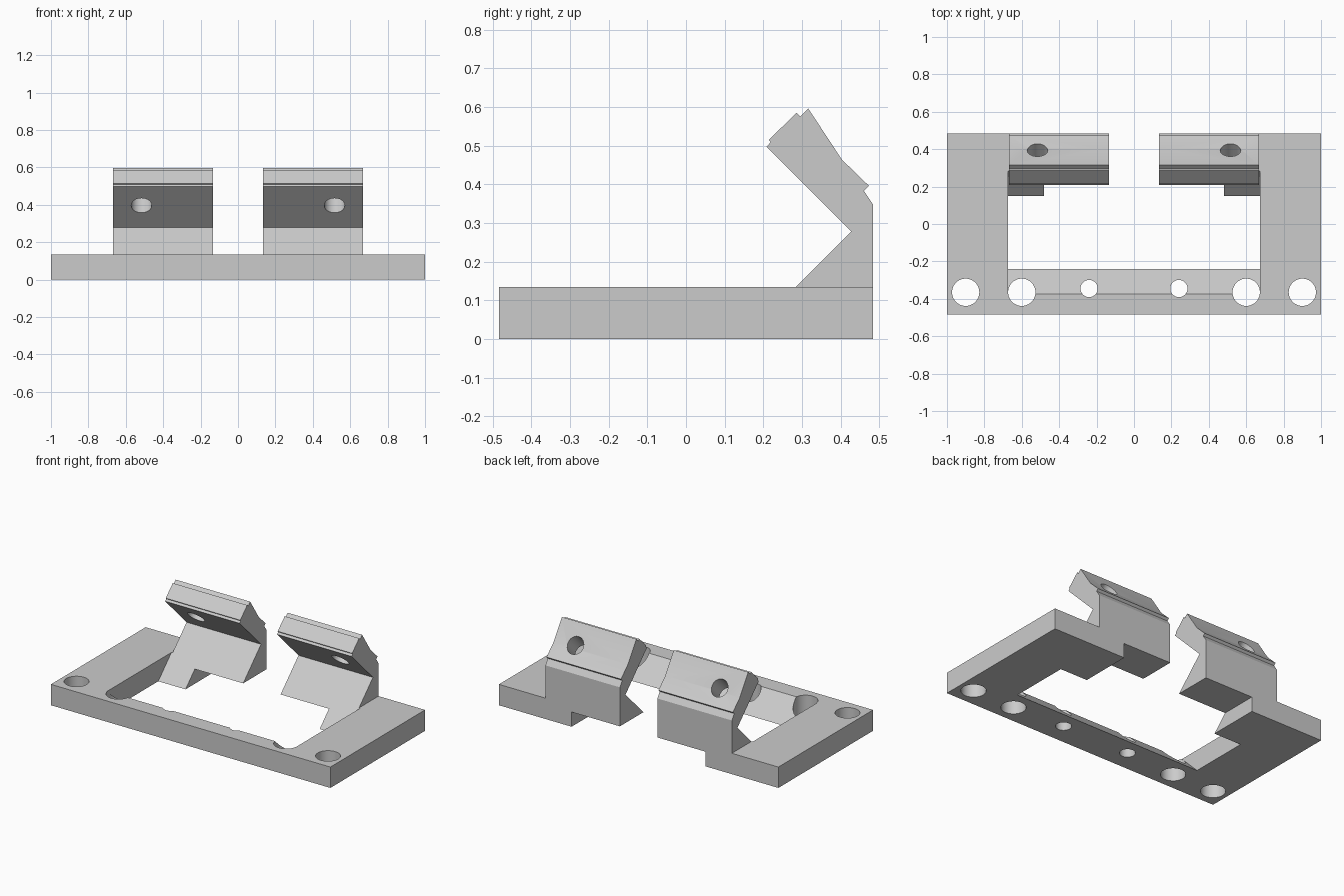
import bpy
import bmesh
from math import radians
from mathutils import Matrix, Vector

if "Cube" in bpy.data.objects:
    bpy.data.objects.remove(bpy.data.objects["Cube"], do_unlink=True)

grey = bpy.data.materials.new("light grey")
grey.use_nodes = True
colour = (0.6, 0.6, 0.6, 1)
grey.diffuse_color = colour
grey.node_tree.nodes["Principled BSDF"].inputs["Base Color"].default_value = colour

HALF_DEPTH = 0.484
PLATE = 0.135       # plate thickness
INNER = 0.675       # inner edge of the side bars


def add_object(name, bm):
    bmesh.ops.recalc_face_normals(bm, faces=bm.faces)
    mesh = bpy.data.meshes.new(name)
    bm.to_mesh(mesh)
    bm.free()
    mesh.materials.append(grey)
    obj = bpy.data.objects.new(name, mesh)
    bpy.context.collection.objects.link(obj)
    return obj


def extrude_x(name, profile, x0, x1):
    """Solid made by sweeping a (y, z) profile along x."""
    bm = bmesh.new()
    face = bm.faces.new([bm.verts.new((x0, y, z)) for y, z in profile])
    swept = bmesh.ops.extrude_face_region(bm, geom=[face])["geom"]
    verts = [v for v in swept if isinstance(v, bmesh.types.BMVert)]
    bmesh.ops.translate(bm, verts=verts, vec=(x1 - x0, 0, 0))
    return add_object(name, bm)


def drill(centre, radius, direction, length=0.6):
    bm = bmesh.new()
    turn = Vector((0, 0, 1)).rotation_difference(Vector(direction)).to_matrix().to_4x4()
    bmesh.ops.create_cone(bm, cap_ends=True, segments=40, radius1=radius,
                          radius2=radius, depth=length,
                          matrix=Matrix.Translation(centre) @ turn)
    return add_object("drill_cutter", bm)


def combine(obj, tool, operation):
    """Apply a boolean and discard the tool."""
    mod = obj.modifiers.new("boolean", "BOOLEAN")
    mod.object, mod.operation, mod.solver = tool, operation, "EXACT"
    graph = bpy.context.evaluated_depsgraph_get()
    result = bpy.data.meshes.new_from_object(obj.evaluated_get(graph))
    obj.modifiers.clear()
    obj.data = result
    bpy.data.objects.remove(tool, do_unlink=True)


def finish(obj):
    bpy.ops.object.select_all(action="DESELECT")
    obj.select_set(True)
    bpy.context.view_layer.objects.active = obj
    bpy.ops.object.shade_smooth_by_angle(angle=radians(20))


# U-shaped base frame with a sloped inner face on the front bar
D = HALF_DEPTH
frame = extrude_x("base_frame", [(-D, 0), (D, 0), (D, PLATE), (-D, PLATE)], -1, 1)
opening = extrude_x("opening_cutter",
                    [(-0.23, -0.01), (0.6, -0.01), (0.6, 0.2), (-0.44, 0.2)],
                    -INNER, INNER)
combine(frame, opening, "DIFFERENCE")

# Screw holes through the front bar
for side in (-1, 1):
    for x, y, r in ((0.9, -0.365, 0.073), (0.6, -0.365, 0.073), (0.24, -0.345, 0.046)):
        combine(frame, drill((side * x, y, 0), r, (0, 0, 1)), "DIFFERENCE")
finish(frame)

# Hooked jaws with a tilted clamp head, each on a foot beside the frame
FOOT_TOP = 0.095
jaw_profile = [
    (D, FOOT_TOP), (D, 0.347), (0.46, 0.383), (0.473, 0.396), (0.403, 0.464),
    (0.316, 0.596), (0.295, 0.575), (0.286, 0.585), (0.214, 0.515),
    (0.219, 0.509), (0.208, 0.497), (0.427, 0.278), (0.149 + FOOT_TOP, FOOT_TOP),
]
foot_profile = [(D, 0), (D, PLATE), (0.149 + PLATE, PLATE), (0.149, 0)]
for name, side in (("left_jaw", 1), ("right_jaw", -1)):
    jaw = extrude_x(name, jaw_profile, side * 0.134, side * 0.667)
    foot = extrude_x("foot", foot_profile, side * 0.48, side * INNER)
    combine(jaw, foot, "UNION")
    # Bolt hole square to the clamp face
    combine(jaw, drill((side * 0.516, 0.35, 0.438), 0.055, (0, 1, 1)), "DIFFERENCE")
    finish(jaw)
